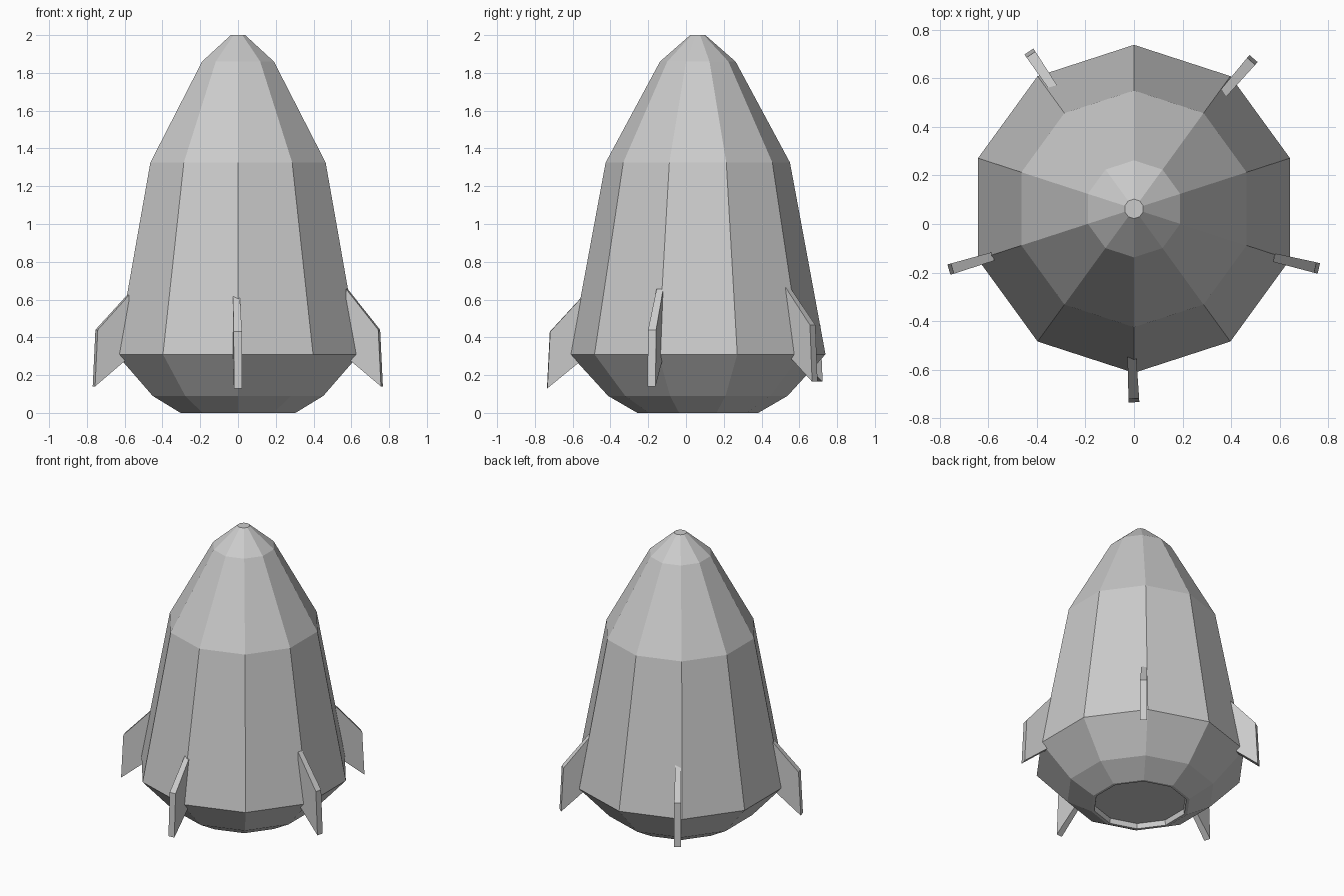
import bpy, bmesh
from math import radians, cos, sin, pi
from mathutils import Vector

if "Cube" in bpy.data.objects:
    bpy.data.objects.remove(bpy.data.objects["Cube"])

CENTRE_Y = 0.0625
SIDES = 10


def finish(bm, name):
    bmesh.ops.recalc_face_normals(bm, faces=bm.faces)
    mesh = bpy.data.meshes.new(name)
    bm.to_mesh(mesh)
    bm.free()
    obj = bpy.data.objects.new(name, mesh)
    bpy.context.collection.objects.link(obj)
    return obj


def lathe(name, profile):
    """Ten-sided turned solid from (radius, height) pairs, capped at both ends."""
    bm = bmesh.new()
    rings = []
    for r, z in profile:
        angles = [pi / 2 + 2 * pi * i / SIDES for i in range(SIDES)]
        rings.append([bm.verts.new((r * cos(a), CENTRE_Y + r * sin(a), z)) for a in angles])
    for low, high in zip(rings, rings[1:]):
        for i in range(SIDES):
            j = (i + 1) % SIDES
            bm.faces.new((low[i], low[j], high[j], high[i]))
    bm.faces.new(rings[0])
    bm.faces.new(rings[-1])
    return finish(bm, name)


def fin(name, tip, angle, base_z, rise):
    """Swept plate: tip is the middle of its outer edge, angle its outward heading."""
    a = radians(angle)
    out, side = Vector((cos(a), sin(a), 0)), Vector((-sin(a), cos(a), 0))
    # (distance outward, height, half thickness)
    profile = [(0, 0, 0.022), (-0.015, 0.30, 0.022),
               (-0.19, rise, 0.018), (-0.19, 0.155, 0.018)]
    bm = bmesh.new()
    rings = []
    for s in (-1, 1):
        rings.append([bm.verts.new(Vector((*tip, base_z + z)) + out * d + side * s * t)
                      for d, z, t in profile])
    for i in range(4):
        j = (i + 1) % 4
        bm.faces.new((rings[0][i], rings[0][j], rings[1][j], rings[1][i]))
    bm.faces.new(rings[0])
    bm.faces.new(rings[1])
    return finish(bm, name)


# Hull with a shallow recess underneath and a small flat nose
lathe("hull", [(0.295, 0.035), (0.30, 0.0), (0.32, 0.0), (0.475, 0.09), (0.676, 0.31),
               (0.488, 1.325), (0.20, 1.86), (0.04, 2.0)])

# Five slightly uneven fins around the base
fin("front_fin", (0.0, -0.735), -87.3, 0.13, 0.49)
fin("right_fin", (0.762, -0.183), -13.5, 0.14, 0.515)
fin("left_fin", (-0.763, -0.188), 196.6, 0.14, 0.485)
fin("back_right_fin", (0.493, 0.682), 49, 0.165, 0.50)
fin("back_left_fin", (-0.433, 0.711), 124, 0.165, 0.50)
